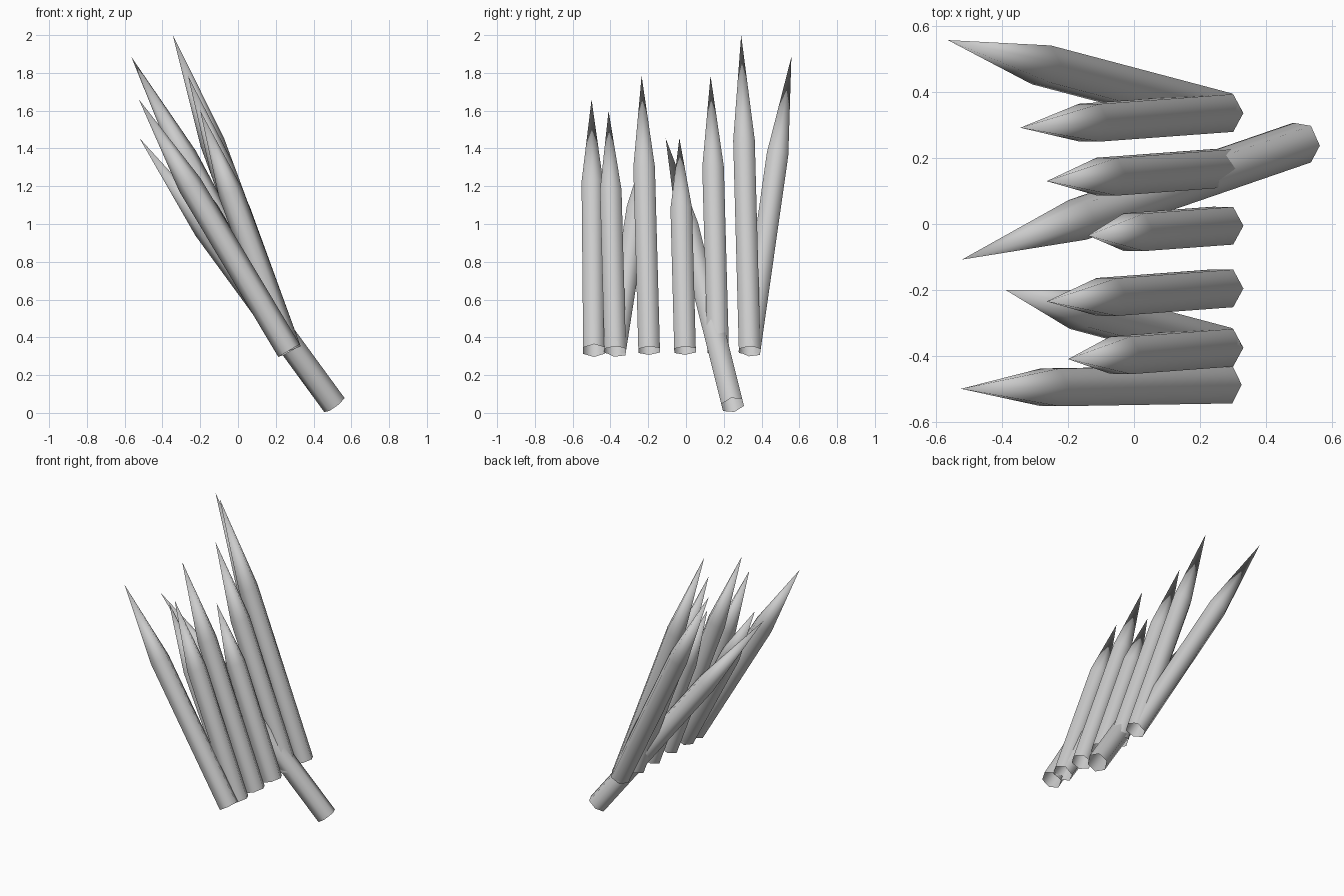
import bpy, bmesh, math
from mathutils import Vector

if "Cube" in bpy.data.objects:
    bpy.data.objects.remove(bpy.data.objects["Cube"])

R = 0.066          # hexagon radius
SHOULDER = 0.66    # where the shaft turns into the point


def stake(name, base, tip):
    """Hexagonal shaft with a long sharpened tip and an open lower end."""
    base, tip = Vector(base), Vector(tip)
    axis = (tip - base).normalized()
    v = axis.cross(Vector((1, 0, 0))).normalized()
    u = v.cross(axis)
    bm = bmesh.new()
    rings = []
    for centre in (base, base.lerp(tip, SHOULDER)):
        rings.append([bm.verts.new(centre + R * (math.cos(a) * u + math.sin(a) * v))
                      for a in (i * math.tau / 6 for i in range(6))])
    apex = bm.verts.new(tip)
    low, high = rings
    for i in range(6):
        j = (i + 1) % 6
        bm.faces.new((low[i], low[j], high[j], high[i]))
        bm.faces.new((high[i], high[j], apex))
    bmesh.ops.recalc_face_normals(bm, faces=bm.faces)
    if sum((f.normal.dot(f.calc_center_median() - base.lerp(tip, 0.4)) for f in bm.faces)) < 0:
        bmesh.ops.reverse_faces(bm, faces=bm.faces)
    for f in bm.faces:
        f.smooth = True
    mesh = bpy.data.meshes.new(name)
    bm.to_mesh(mesh)
    bm.free()
    obj = bpy.data.objects.new(name, mesh)
    bpy.context.collection.objects.link(obj)


# Row of stakes: base y, tip position
row = [
    (-0.487, (-0.525, -0.50, 1.66)),
    (-0.375, (-0.20, -0.41, 1.60)),
    (-0.375, (-0.39, -0.20, 1.45)),
    (-0.195, (-0.265, -0.235, 1.785)),
    (-0.005, (-0.14, -0.035, 1.455)),
    (0.170, (-0.265, 0.13, 1.785)),
    (0.337, (-0.345, 0.292, 2.0)),
    (0.337, (-0.565, 0.558, 1.885)),
]
for n, (y, tip) in enumerate(row, 1):
    stake(f"stake_{n}", (0.27, y, 0.33), tip)

# Long stake crossing behind the row down to the ground
stake("crossing_stake", (0.51, 0.247, 0.042), (-0.522, -0.108, 1.455))
